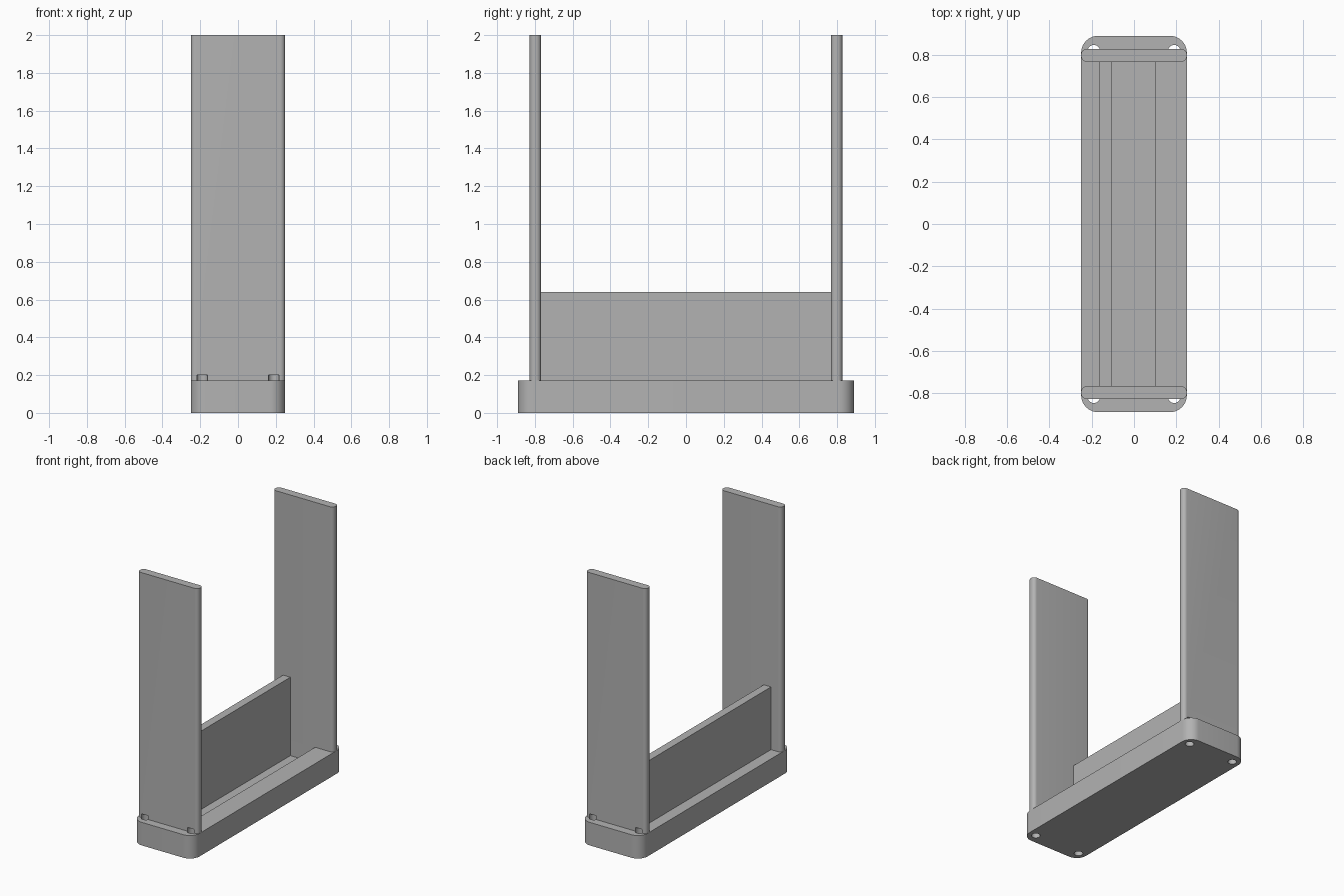
import bpy, bmesh, math

cube = bpy.data.objects.get("Cube")
if cube:
    bpy.data.objects.remove(cube, do_unlink=True)

GREY = (0.45, 0.45, 0.45, 1.0)
mat = bpy.data.materials.new("plain grey")
mat.use_nodes = True
mat.diffuse_color = GREY
mat.node_tree.nodes["Principled BSDF"].inputs["Base Color"].default_value = GREY


def add_object(name, bm):
    mesh = bpy.data.meshes.new(name)
    bm.to_mesh(mesh)
    bm.free()
    mesh.materials.append(mat)
    obj = bpy.data.objects.new(name, mesh)
    bpy.context.collection.objects.link(obj)
    return obj


def slab(name, low, high, radius=0.0):
    """Box between two corners, with optional rounded upright edges."""
    bm = bmesh.new()
    bmesh.ops.create_cube(bm, size=1)
    for v in bm.verts:
        v.co = [(a + b) / 2 + c * (b - a) for a, b, c in zip(low, high, v.co)]
    if radius:
        upright = [e for e in bm.edges
                   if abs(e.verts[0].co.z - e.verts[1].co.z) > 0.01]
        bmesh.ops.bevel(bm, geom=upright, offset=radius, segments=10,
                        profile=0.5, affect='EDGES')
    return add_object(name, bm)


def peg_cutters(name):
    """Four corner cylinders joined in one cutter."""
    bm = bmesh.new()
    for sx in (-1, 1):
        for sy in (-1, 1):
            peg = bmesh.ops.create_cone(bm, cap_ends=True, segments=32,
                                        radius1=0.03, radius2=0.03, depth=0.3)
            bmesh.ops.translate(bm, verts=peg["verts"],
                                vec=(sx * 0.19, sy * 0.817, 0.05))
    return add_object(name, bm)


def cut(obj, cutter):
    mod = obj.modifiers.new("cut", 'BOOLEAN')
    mod.operation = 'DIFFERENCE'
    mod.solver = 'EXACT'
    mod.object = cutter
    bpy.context.view_layer.objects.active = obj
    bpy.ops.object.modifier_apply(modifier=mod.name)


# Base tray with rounded corners, and two tall end boards
base = slab("base_tray", (-0.25, -0.89, 0), (0.25, 0.89, 0.172), 0.08)
front = slab("front_board", (-0.25, -0.828, 0.172), (0.25, -0.767, 2), 0.027)
back = slab("back_board", (-0.25, 0.767, 0.172), (0.25, 0.828, 2), 0.027)

# Long recess in the tray and peg holes reaching up into the boards
pocket = slab("pocket_cutter", (-0.165, -0.767, 0.055), (0.1, 0.767, 0.4))
pegs = peg_cutters("peg_hole_cutter")
cut(base, pocket)
for part in (base, front, back):
    cut(part, pegs)
for cutter in (pocket, pegs):
    bpy.data.objects.remove(cutter, do_unlink=True)

# Low divider standing in the recess between the boards
divider = slab("divider_panel", (-0.165, -0.767, 0.055), (-0.105, 0.767, 0.64))

# Smooth rounded edges, crisp corners
for obj in (base, front, back, divider):
    bpy.ops.object.select_all(action='DESELECT')
    obj.select_set(True)
    bpy.context.view_layer.objects.active = obj
    bpy.ops.object.shade_smooth_by_angle(angle=math.radians(30))
